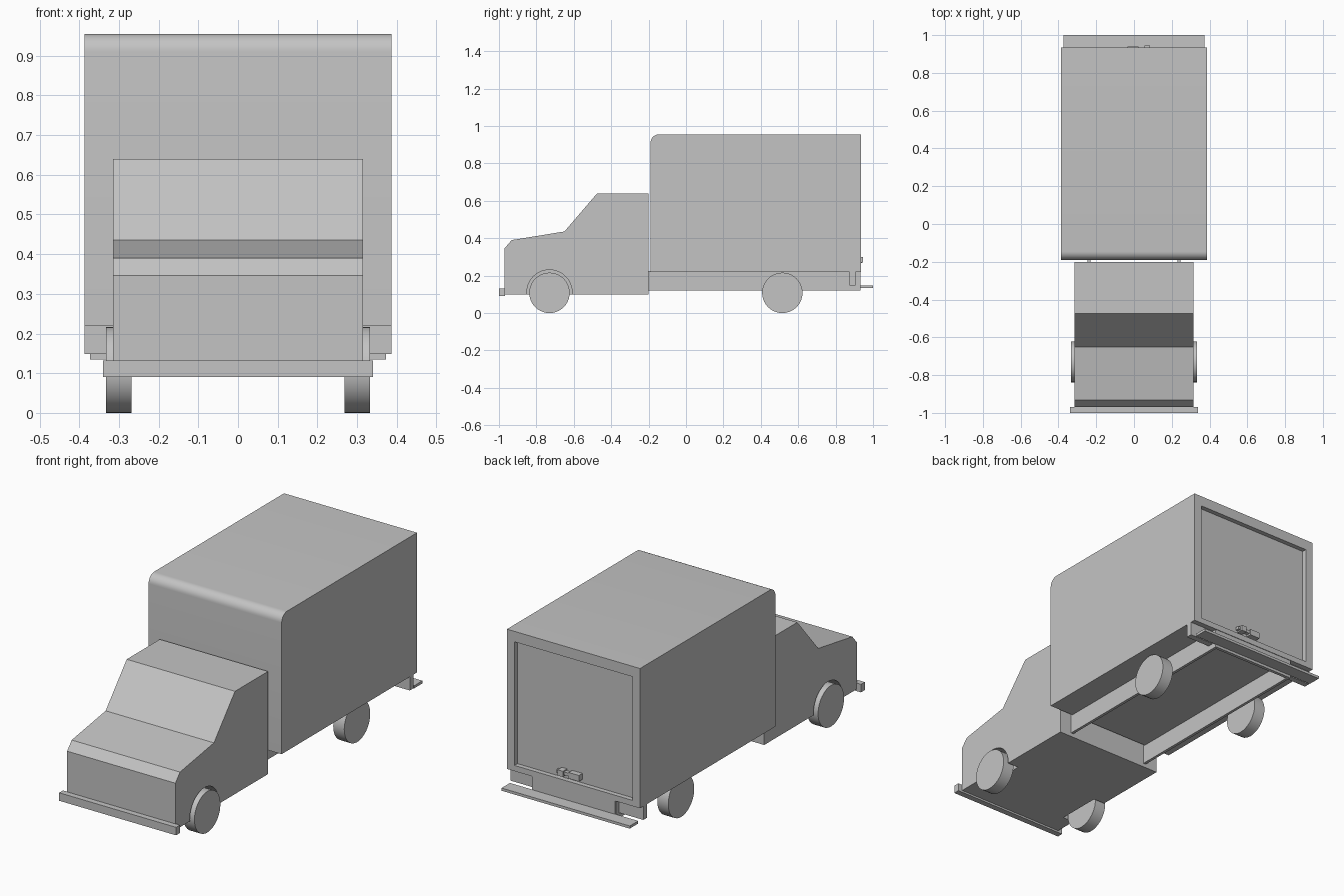
import bpy
import bmesh
from math import sin, cos, pi, radians
from mathutils import Matrix

if "Cube" in bpy.data.objects:
    bpy.data.objects.remove(bpy.data.objects["Cube"], do_unlink=True)

grey = bpy.data.materials.new("plain grey")
grey.use_nodes = True
colour = (0.55, 0.55, 0.55, 1)
grey.diffuse_color = colour
grey.node_tree.nodes["Principled BSDF"].inputs["Base Color"].default_value = colour


def finish(name, bm):
    bmesh.ops.recalc_face_normals(bm, faces=bm.faces)
    mesh = bpy.data.meshes.new(name)
    bm.to_mesh(mesh)
    bm.free()
    mesh.materials.append(grey)
    obj = bpy.data.objects.new(name, mesh)
    bpy.context.collection.objects.link(obj)
    return obj


def box(name, x, y, z):
    """Block given by its (low, high) range on each axis."""
    bm = bmesh.new()
    bmesh.ops.create_cube(bm, size=1)
    for v in bm.verts:
        for i, (low, high) in enumerate((x, y, z)):
            v.co[i] = low if v.co[i] < 0 else high
    return finish(name, bm)


def side_profile(name, points, half_width):
    """Side outline of (y, z) points extruded across x."""
    bm = bmesh.new()
    face = bm.faces.new([bm.verts.new((-half_width, y, z)) for y, z in points])
    ext = bmesh.ops.extrude_face_region(bm, geom=[face])
    for v in ext["geom"]:
        if isinstance(v, bmesh.types.BMVert):
            v.co.x = half_width
    return finish(name, bm)


def disc(name, x, y, z, radius, width):
    bm = bmesh.new()
    bmesh.ops.create_cone(bm, cap_ends=True, segments=40, radius1=radius,
                          radius2=radius, depth=width,
                          matrix=Matrix.Translation((x, y, z)) @ Matrix.Rotation(pi / 2, 4, 'Y'))
    return finish(name, bm)


def activate(obj):
    bpy.ops.object.select_all(action='DESELECT')
    obj.select_set(True)
    bpy.context.view_layer.objects.active = obj


def smooth(obj):
    activate(obj)
    bpy.ops.object.shade_smooth_by_angle(angle=radians(25))


def cut(obj, cutter):
    activate(obj)
    mod = obj.modifiers.new("cut", 'BOOLEAN')
    mod.operation = 'DIFFERENCE'
    mod.solver = 'EXACT'
    mod.object = cutter
    bpy.ops.object.modifier_apply(modifier=mod.name)
    bpy.data.objects.remove(cutter, do_unlink=True)


FRONT_AXLE, REAR_AXLE, AXLE_Z = -0.73, 0.515, 0.108
SIDES = (("left", 1), ("right", -1))

# Cab with open wheel arches
cab = side_profile("cab", [(-0.97, 0.1), (-0.97, 0.346), (-0.932, 0.39), (-0.65, 0.436),
                           (-0.475, 0.64), (-0.2, 0.64), (-0.2, 0.1)], 0.315)
for side, s in SIDES:
    cut(cab, disc("arch_cutter", s * 0.30, FRONT_AXLE, AXLE_Z + 0.002, 0.121, 0.1))
smooth(cab)

# Cargo box with a rounded front roof edge and a recessed rear door
r = 0.045
arc = [(-0.19 + r - r * cos(a), 0.955 - r + r * sin(a))
       for a in [i * pi / 16 for i in range(9)]]
cargo = side_profile("cargo_box", [(-0.19, 0.22)] + arc + [(0.935, 0.955), (0.935, 0.22)], 0.387)
cut(cargo, box("door_cutter", (-0.343, 0.343), (0.91, 1.1), (0.25, 0.9)))
smooth(cargo)

# Door latch
box("latch_block", (-0.035, 0.025), (0.9, 0.94), (0.268, 0.3))
box("latch_lever", (0.02, 0.1), (0.915, 0.935), (0.277, 0.293))
box("latch_catch", (0.055, 0.085), (0.9, 0.945), (0.27, 0.3))

# Chassis rails, rear brackets and wheels
for side, s in SIDES:
    box(side + "_chassis_rail", sorted((s * 0.23, s * 0.245)), (-0.21, 0.93), (0.12, 0.225))
    box(side + "_rear_bracket", sorted((s * 0.245, s * 0.387)), (0.875, 0.907), (0.148, 0.225))
    for end, y in (("front", FRONT_AXLE), ("rear", REAR_AXLE)):
        smooth(disc(side + "_" + end + "_wheel", s * 0.301, y, AXLE_Z, 0.108, 0.064))
box("rear_crossmember", (-0.24, 0.24), (0.915, 0.932), (0.12, 0.225))

# Bumpers
box("front_bumper", (-0.34, 0.34), (-1, -0.968), (0.09, 0.132))
box("rear_step", (-0.373, 0.373), (0.93, 1), (0.134, 0.148))
